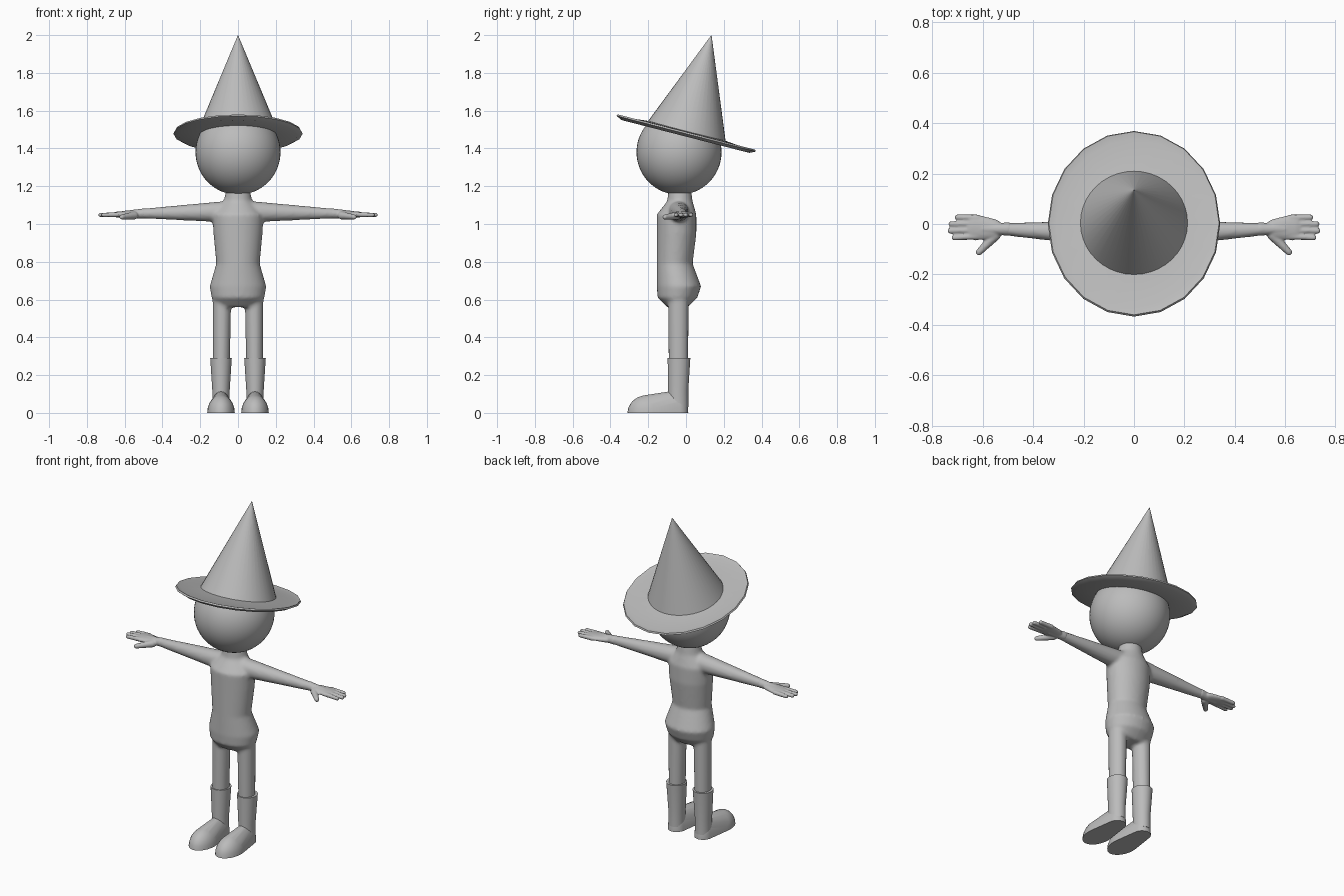
import bpy, bmesh
from math import cos, sin, tau, pi, radians

if "Cube" in bpy.data.objects:
    bpy.data.objects.remove(bpy.data.objects["Cube"])

shade = .5
grey = bpy.data.materials.new("plain grey")
grey.use_nodes = True
grey.diffuse_color = (shade, shade, shade, 1)
grey.node_tree.nodes["Principled BSDF"].inputs["Base Color"].default_value = grey.diffuse_color


def loft(bm, rows, sides=32):
    """Stack oval rings given as height, half width, front and back, and close the ends."""
    rings = []
    for height, half, front, back in rows:
        middle, depth = (front + back) / 2, (back - front) / 2
        angles = [tau * i / sides for i in range(sides)]
        rings.append([bm.verts.new((half * cos(a), middle + depth * sin(a), height))
                      for a in angles])
    for lower, upper in zip(rings, rings[1:]):
        for i in range(sides):
            bm.faces.new((lower[i - 1], lower[i], upper[i], upper[i - 1]))
    bm.faces.new(rings[0])
    bm.faces.new(rings[-1])


def hull(bm, *balls, side=1, floor=-1):
    """Wrap a convex skin round balls given as centre and radii."""
    verts = []
    for (x, y, z), (width, depth, height) in balls:
        spots = [(0, 0, 1), (0, 0, -1)]
        for row in range(1, 12):
            tilt = pi * row / 12
            for step in range(24):
                turn = tau * step / 24
                spots.append((sin(tilt) * cos(turn), sin(tilt) * sin(turn), cos(tilt)))
        for u, v, w in spots:
            verts.append(bm.verts.new((side * (x + width * u), y + depth * v,
                                       max(floor, z + height * w))))
    bmesh.ops.convex_hull(bm, input=verts)
    for vert in verts:
        if vert.is_valid and not vert.link_faces:
            bm.verts.remove(vert)


def limb(bm, start, end, thick, thin, side):
    """Tapered round limb."""
    hull(bm, (start, [thick] * 3), (end, [thin] * 3), side=side)


def finish(name, bm, voxel=0, relax=0):
    """Make the object, and fuse its pieces into one skin if a voxel size is given."""
    bmesh.ops.recalc_face_normals(bm, faces=bm.faces)
    mesh = bpy.data.meshes.new(name)
    bm.to_mesh(mesh)
    bm.free()
    mesh.materials.append(grey)
    obj = bpy.data.objects.new(name, mesh)
    bpy.context.collection.objects.link(obj)
    bpy.ops.object.select_all(action="DESELECT")
    obj.select_set(True)
    bpy.context.view_layer.objects.active = obj
    if voxel:
        fuse = obj.modifiers.new("Fuse", "REMESH")
        fuse.mode = "VOXEL"
        fuse.voxel_size = voxel
        fuse.use_smooth_shade = True
        soften = obj.modifiers.new("Soften", "SMOOTH")
        soften.iterations = relax
    else:
        bpy.ops.object.shade_smooth_by_angle(angle=radians(45))
    return obj


# Body: torso from crotch to neck, with arms and legs fused on
body = bmesh.new()
loft(body, [
    (.56, .11, -.1, .01),
    (.61, .14, -.15, .06),
    (.67, .15, -.155, .08),
    (.79, .115, -.155, .035),
    (.95, .13, -.155, .055),
    (1.05, .135, -.155, .055),
    (1.12, .075, -.1, .035),
    (1.2, .06, -.09, .025),
])
for side in (1, -1):
    limb(body, (.06, -.04, 1.065), (.53, -.02, 1.055), .057, .024, side)
    hull(body, ((.088, -.04, .25), (.045, .052, .05)),
         ((.085, -.04, .65), (.05, .055, .05)), side=side)
finish("body", body, voxel=.01, relax=5)

for side, label in ((1, "left"), (-1, "right")):
    # Hand: wrist, palm, four fingers and a thumb
    hand = bmesh.new()
    limb(hand, (.5, -.02, 1.056), (.6, -.02, 1.05), .026, .02, side)
    hull(hand, ((.56, -.02, 1.052), (.04, .04, .02)),
         ((.63, -.013, 1.05), (.04, .052, .016)), side=side)
    for i in range(4):
        spread = .027 * (1 - i)
        tip = .73 - .01 * (i - 1.7) ** 2
        limb(hand, (.62, .9 * spread, 1.05), (tip, spread, 1.048), .013, .011, side)
    limb(hand, (.55, -.045, 1.045), (.615, -.112, 1.037), .021, .013, side)
    finish(label + "_hand", hand, voxel=.005, relax=2)

    # Boot: flat-soled foot and a shaft flaring to the cuff
    foot = bmesh.new()
    hull(foot, ((0, -.045, 0), (.052, .057, .12)),
         ((0, -.2, 0), (.073, .11, .095)), floor=0)
    shaft = bmesh.new()
    loft(shaft, [(.03, .046, -.095, .012), (.12, .046, -.095, .012), (.29, .057, -.097, .023)])
    for part in (finish(label + "_boot_foot", foot), finish(label + "_boot_shaft", shaft)):
        part.location.x = side * .09

# Head
ball = bmesh.new()
bmesh.ops.create_uvsphere(ball, u_segments=48, v_segments=32, radius=.225)
finish("head", ball).location = (0, -.037, 1.38)

# Hat: leaning cone on an oval brim with a raised rim
cone = bmesh.new()
loft(cone, [(z, r, -r, r) for z, r in ((.01, .215), (.542, .0005))], sides=40)
brim = bmesh.new()
outline = ((-.006, .17), (-.012, .35), (.003, .38), (.012, .375), (.005, .345), (.02, .2))
loft(brim, [(z, .9 * r, -r, r) for z, r in outline], sides=20)
for part in (finish("hat_cone", cone), finish("hat_brim", brim)):
    part.location.z = 1.475
    part.rotation_euler.x = radians(-14.4)
